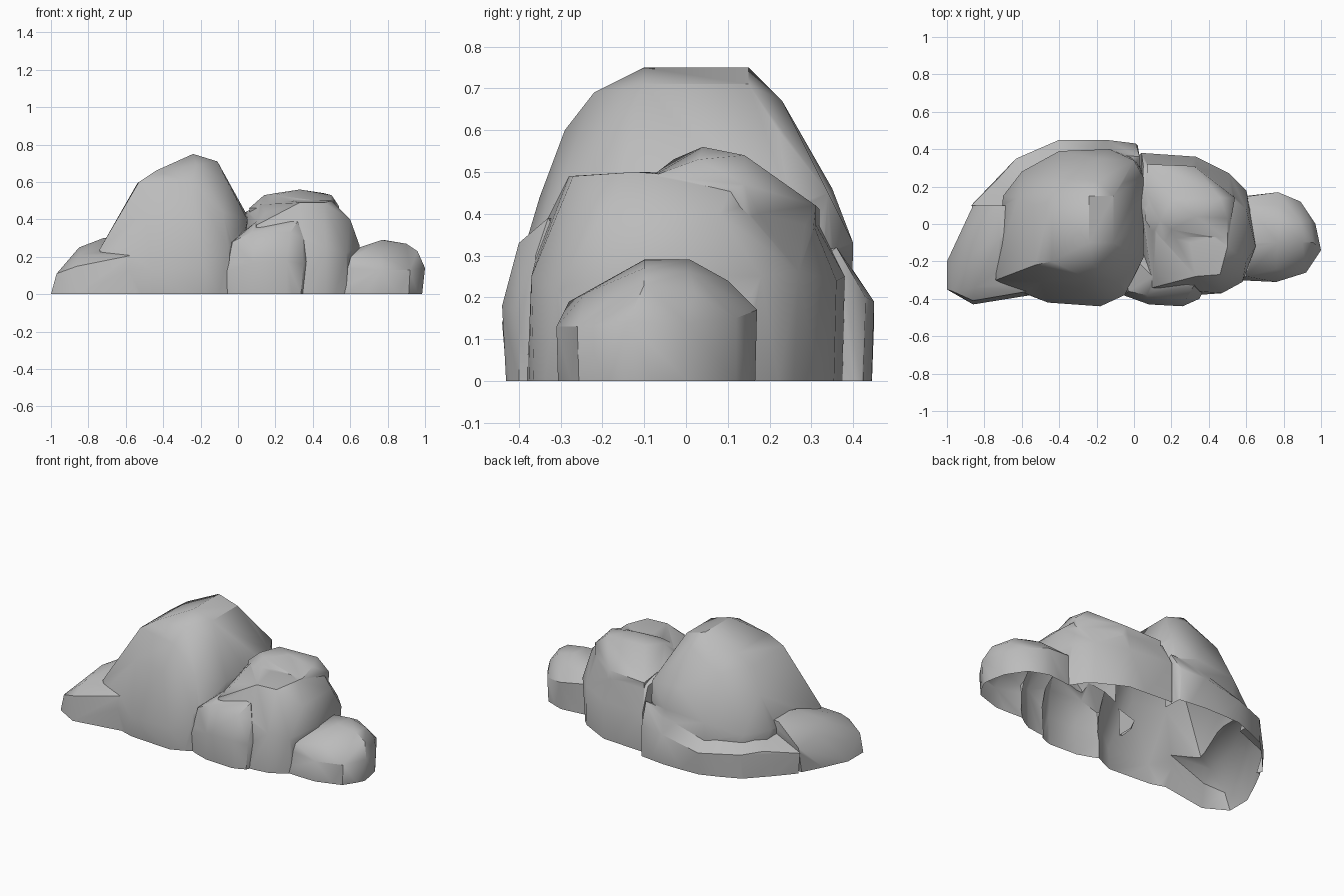
import bpy
import bmesh
import math
from mathutils import Vector

default_cube = bpy.data.objects.get("Cube")
if default_cube:
    bpy.data.objects.remove(default_cube, do_unlink=True)

# One plain stone colour
stone = bpy.data.materials.new("stone_grey")
stone.use_nodes = True
stone.diffuse_color = (0.5, 0.5, 0.5, 1)
stone.node_tree.nodes["Principled BSDF"].inputs["Base Color"].default_value = (0.5, 0.5, 0.5, 1)


def boulder(name, foot, body, depth):
    """Faceted boulder: hull of a foot outline, sunk below ground, and upper corners."""
    bm = bmesh.new()
    for x, y in foot:
        bm.verts.new(Vector((x, y, 0)))
        bm.verts.new(Vector((x, y, -depth)))
    for corner in body:
        bm.verts.new(Vector(corner))
    hull = bmesh.ops.convex_hull(bm, input=bm.verts[:])
    loose = {v for v in hull["geom_interior"] + hull["geom_unused"]
             if isinstance(v, bmesh.types.BMVert)}
    bmesh.ops.delete(bm, geom=list(loose), context='VERTS')
    bmesh.ops.recalc_face_normals(bm, faces=bm.faces[:])
    mesh = bpy.data.meshes.new(name)
    bm.to_mesh(mesh)
    bm.free()
    mesh.materials.append(stone)
    obj = bpy.data.objects.new(name, mesh)
    bpy.context.collection.objects.link(obj)
    return obj


# Tall main boulder with a tilted cap and a steeper band at its front foot
main = boulder(
    "rock_cluster",
    [(-.7, -.28), (-.56, -.37), (-.46, -.4), (-.18, -.42), (-.04, -.36),
     (.04, .3), (-.05, .39), (-.4, .38), (-.62, .25)],
    [(-.24, -.1, .75), (-.24, .15, .75), (-.11, .15, .71), (-.11, -.1, .71),
     (-.44, -.2, .66), (-.44, .12, .66), (-.22, -.22, .69), (-.2, .23, .67),
     (-.53, -.22, .6), (-.54, .1, .59), (-.4, .25, .57), (-.06, .22, .6),
     (-.25, -.29, .6), (-.06, -.16, .6), (-.61, -.24, .46), (-.62, .14, .45),
     (-.28, -.35, .44), (-.5, -.31, .44), (-.08, -.31, .44),
     (.05, -.18, .4), (.05, .25, .42), (0, .34, .45), (-.2, .35, .46),
     (-.74, -.3, .24), (-.7, .15, .25), (-.59, -.37, .13), (-.46, -.42, .13),
     (-.18, -.44, .14), (-.05, -.38, .24), (-.4, .39, .31), (-.13, .4, .33),
     (-.6, .28, .24)],
    .1)

# Low shelf wrapping the back of the main boulder
back_ledge = boulder(
    "back_ledge",
    [(-.85, .1), (-.73, .24), (-.64, .34), (-.4, .43),
     (-.15, .44), (.02, .42), (.03, 0), (-.7, -.1)],
    [(-.87, .1, .13), (-.72, .25, .16), (-.63, .35, .15), (-.4, .45, .14),
     (-.15, .45, .19), (.01, .43, .2), (.03, .36, .32), (-.1, .37, .31),
     (-.4, .35, .22), (-.7, .05, .22), (-.6, .22, .22)],
    .14)

# Pointed spur on the model's right
side_spur = boulder(
    "side_spur",
    [(-1, -.2), (-1, -.35), (-.86, -.43), (-.55, -.38), (-.5, 0), (-.87, .05)],
    [(-.97, -.22, .11), (-.97, -.36, .11), (-.86, -.41, .15), (-.85, -.34, .21),
     (-.85, -.15, .25), (-.72, -.08, .3), (-.89, -.04, .2), (-.86, .1, .16),
     (-.57, -.36, .21), (-.72, .1, .29), (-.6, .1, .3)],
    .16)

# Middle boulder on the model's left, with a shelf at its front
middle = boulder(
    "middle_boulder",
    [(.02, -.32), (.33, -.38), (.47, -.36), (.58, -.28), (.63, -.1),
     (.62, .1), (.52, .25), (.33, .35), (.03, .37)],
    [(.15, -.26, .44), (.33, -.28, .49), (.46, -.27, .49),
     (.5, -.12, .5), (.3, -.1, .5), (.12, -.05, .48), (.14, .12, .49),
     (.5, .12, .48), (.04, .1, .44), (.05, .31, .39),
     (.31, .29, .41), (.6, -.2, .4), (.6, .08, .4), (.65, -.12, .26),
     (.6, .18, .25), (.51, .27, .26), (.33, .36, .24), (.04, .38, .25),
     (.58, -.31, .22), (.47, -.37, .25), (.1, -.34, .37)],
    .18)

# Ridge crowning the middle boulder
middle_ridge = boulder(
    "middle_ridge",
    [(.1, 0), (.5, 0), (.45, .25), (.1, .3)],
    [(.14, .02, .53), (.2, -.03, .53), (.33, .04, .56), (.5, .03, .53),
     (.46, .14, .54), (.2, .13, .54), (.06, .02, .46), (.15, -.12, .46),
     (.5, -.08, .49), (.54, .14, .47), (.07, .32, .41), (.32, .31, .42)],
    .24)

# Rounded lump in front of the middle boulder
front_lump = boulder(
    "front_lump",
    [(-.05, -.37), (.06, -.41), (.26, -.42), (.32, -.4), (.33, -.1), (-.08, -.1)],
    [(-.06, -.38, .12), (.08, -.43, .17), (.26, -.44, .18), (.35, -.4, .16),
     (.37, -.36, .18), (-.03, -.36, .28), (.07, -.38, .33), (.28, -.4, .33),
     (.32, -.33, .39), (.1, -.28, .39), (.35, -.36, .3), (-.08, -.1, .25)],
    .2)

# Small end boulder on the model's left
end_boulder = boulder(
    "end_boulder",
    [(.55, -.3), (.75, -.3), (.9, -.25), (.96, -.13), (.94, .01),
     (.87, .12), (.75, .16), (.55, .14)],
    [(.77, -.1, .29), (.78, .01, .29), (.9, -.1, .27), (.89, .01, .26),
     (.62, -.1, .24), (.62, .08, .24), (.76, -.24, .21), (.77, .1, .24),
     (.96, -.1, .23), (.94, .02, .21), (.6, -.28, .19), (.76, -.31, .13),
     (.92, -.26, .13), (1, -.14, .14), (.97, 0, .14), (.89, .12, .15),
     (.77, .17, .17), (.6, .15, .19)],
    .22)

# Fuse the boulders into one skin
parts = [back_ledge, side_spur, middle, middle_ridge, front_lump, end_boulder]
for part in parts:
    union = main.modifiers.new("fuse_" + part.name, 'BOOLEAN')
    union.operation = 'UNION'
    union.solver = 'EXACT'
    union.object = part
bpy.context.view_layer.update()
fused = bpy.data.meshes.new_from_object(
    main.evaluated_get(bpy.context.evaluated_depsgraph_get()))
main.modifiers.clear()
main.data = fused
for part in parts:
    bpy.data.objects.remove(part, do_unlink=True)

# Trim at the ground and leave the underside open
bm = bmesh.new()
bm.from_mesh(fused)
bmesh.ops.bisect_plane(bm, geom=bm.verts[:] + bm.edges[:] + bm.faces[:],
                       plane_co=(0, 0, 0), plane_no=(0, 0, 1), clear_inner=True)
bmesh.ops.remove_doubles(bm, verts=bm.verts[:], dist=0.004)
bm.to_mesh(fused)
bm.free()
fused.materials.clear()
fused.materials.append(stone)

# Soft facets with crisp creases
bpy.ops.object.select_all(action='DESELECT')
main.select_set(True)
bpy.context.view_layer.objects.active = main
bpy.ops.object.shade_smooth_by_angle(angle=math.radians(38))
